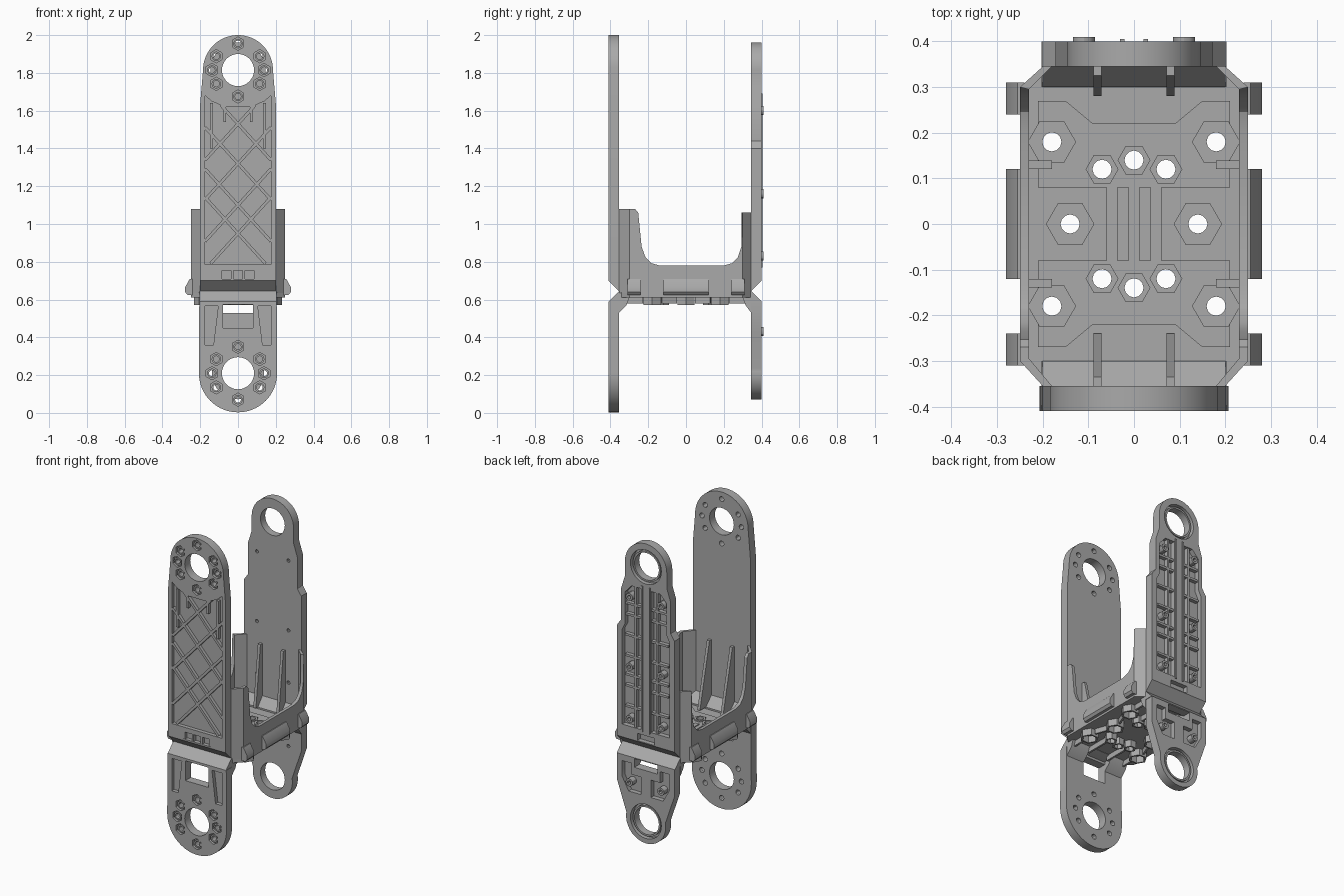
import bpy, bmesh, math
from mathutils import Vector

cube = bpy.data.objects.get("Cube")
if cube:
    bpy.data.objects.remove(cube)

grey = bpy.data.materials.new("mid grey")
grey.use_nodes = True
grey.diffuse_color = (0.4, 0.4, 0.4, 1)
grey.node_tree.nodes["Principled BSDF"].inputs["Base Color"].default_value = (0.4, 0.4, 0.4, 1)

PLACE = {"x": lambda u, v, w: (w, u, v), "y": lambda u, v, w: (u, w, v), "z": lambda u, v, w: (u, v, w)}


def extrude(name, loops, axis, a, b):
    """Fill an outline with holes and extrude it from a to b along an axis."""
    curve = bpy.data.curves.new(name, "CURVE")
    curve.dimensions, curve.fill_mode = "2D", "BOTH"
    curve.extrude = abs(b - a) / 2
    for loop in loops:
        s = curve.splines.new("POLY")
        s.points.add(len(loop) - 1)
        for p, (u, v) in zip(s.points, loop):
            p.co = (u, v, 0, 1)
        s.use_cyclic_u = True
    temp = bpy.data.objects.new(name, curve)
    bpy.context.collection.objects.link(temp)
    bpy.context.view_layer.update()
    mesh = bpy.data.meshes.new_from_object(temp.evaluated_get(bpy.context.evaluated_depsgraph_get()))
    bpy.data.objects.remove(temp)
    bpy.data.curves.remove(curve)
    bm = bmesh.new()
    bm.from_mesh(mesh)
    bmesh.ops.remove_doubles(bm, verts=bm.verts, dist=1e-5)
    for v in bm.verts:
        v.co = PLACE[axis](v.co.x, v.co.y, v.co.z + (a + b) / 2)
    bmesh.ops.recalc_face_normals(bm, faces=bm.faces)
    bm.to_mesh(mesh)
    bm.free()
    mesh.materials.clear()
    mesh.materials.append(grey)
    mesh.shade_smooth()
    mesh.set_sharp_from_angle(angle=math.radians(30))
    obj = bpy.data.objects.new(name, mesh)
    bpy.context.collection.objects.link(obj)
    return obj


def ring(x, y, r, n=16, start=0.0, sweep=360.0):
    steps = n if sweep == 360 else n + 1
    return [(x + r * math.cos(math.radians(start + sweep * i / n)),
             y + r * math.sin(math.radians(start + sweep * i / n))) for i in range(steps)]


def rect(u0, v0, u1, v1):
    return [(u0, v0), (u1, v0), (u1, v1), (u0, v1)]


def mirrored(half):
    """Close a right-hand chain of points with its mirror image."""
    return half + [(-u, v) for u, v in reversed(half)]


def flip(loop):
    return [(-u, v) for u, v in loop]


def strut(name, p, q, width, axis, a, b):
    p, q = Vector(p), Vector(q)
    side = (q - p).orthogonal().normalized() * width / 2
    extrude(name, [[p + side, q + side, q - side, p - side]], axis, a, b)


def bolts(z, dz):
    return [(0, z + 0.14), (0, z - 0.14)] + [(s * x, z + h) for s in (-1, 1)
                                            for x, h in ((0.115, dz), (0.138, 0), (0.115, -dz))]


TOP, LOW, BORE = 1.815, 0.21, 0.085
F0, F1, F2 = -0.41, -0.386, -0.355     # front arm: face, pocket floor, inner face
B0, B1, B2 = 0.345, 0.37, 0.4          # back arm: inner face, pocket floor, outer face

# Front arms
upper = [(-0.2, 0.7), (0.2, 0.7), (0.2, 1.64)] + ring(0, TOP, 0.185, 32, 0, 180) + [(-0.2, 1.64)]
lower = [(0.205, 0.59), (-0.205, 0.59)] + ring(0, LOW, 0.207, 32, 180, 180)
window = rect(-0.08, 0.45, 0.08, 0.575)
side_pocket = [(0.105, 0.565), (0.175, 0.565), (0.175, 0.36), (0.13, 0.36)]
pocket = mirrored([(0.175, 0.785), (0.175, 1.68), (0.14, 1.65), (0.07, 1.62)])
for name, outline, z, dz, extra in (
        ("front_upper_arm", upper, TOP, 0.073, [pocket, rect(-0.095, 0.71, 0.095, 0.755)]),
        ("front_lower_arm", lower, LOW, 0.075, [side_pocket, flip(side_pocket)])):
    bore = ring(0, z, BORE, 32)
    through = [window] if z == LOW else []
    spots = bolts(z, dz)
    extrude(name + "_web", [outline, bore] + through + [ring(x, h, 0.016, 12) for x, h in spots], "y", F1, F2)
    extrude(name + "_face", [outline, bore] + through + extra
            + [ring(x, h, 0.035, 6, 30) for x, h in spots], "y", F0, F1)
    for x, h in spots:
        extrude(name + "_bolt_collar", [ring(x, h, 0.025, 12), ring(x, h, 0.016, 12)], "y", F0 + 0.006, F1)

# Diagonal lattice in the front pocket
for zc in (0.95, 1.1, 1.32, 1.53):
    for s in (-1, 1):
        lo, hi = max(-0.175, (0.79 - zc) / 1.1), min(0.175, (1.63 - zc) / 1.1)
        strut("lattice_rib", (s * lo, zc + 1.1 * lo), (s * hi, zc + 1.1 * hi), 0.016, "y", F0 + 0.004, F1)
for s in (-1, 1):
    strut("pocket_side_rib", (s * 0.14, 1.4), (s * 0.14, 1.64), 0.014, "y", F0 + 0.004, F1)
    strut("pocket_top_rib", (s * 0.07, 1.54), (s * 0.07, 1.62), 0.014, "y", F0 + 0.004, F1)
for x in (-0.09, -0.03, 0.03, 0.09):
    extrude("hinge_prong", [rect(x - 0.006, 0.7, x + 0.006, 0.755)], "y", F0 + 0.003, F1)

# Back arms
upper = ([(-0.2, 0.7), (0.2, 0.7), (0.2, 1.4), (0.172, 1.44), (0.172, 1.64), (0.146, 1.72)]
         + ring(0, TOP, 0.146, 32, 0, 180) + [(-0.146, 1.72), (-0.172, 1.64), (-0.172, 1.44), (-0.2, 1.4)])
lower = [(-0.2, 0.42), (-0.2, 0.59), (0.2, 0.59), (0.2, 0.42)] + flip(ring(0, LOW, 0.138, 32, 170, 200))
upper_slot = [(0.035, 0.78), (0.165, 0.78), (0.165, 1.38), (0.145, 1.42), (0.145, 1.62), (0.1, 1.67), (0.035, 1.67)]
lower_slot = [(0.035, 0.37), (0.12, 0.37), (0.165, 0.45), (0.165, 0.55), (0.1, 0.55), (0.1, 0.48), (0.035, 0.48)]
spots_up = [(s * 0.11, h) for s in (-1, 1) for h in (0.83, 1.16, 1.6)]
spots_low = [(s * 0.11, 0.43) for s in (-1, 1)]
back_window = rect(-0.08, 0.53, 0.08, 0.585)
for name, outline, z, slot, spots in (("back_upper_arm", upper, TOP, upper_slot, spots_up),
                                      ("back_lower_arm", lower, LOW, lower_slot, spots_low)):
    through = [back_window] if z == LOW else []
    extra = [] if z == LOW else [rect(-0.06, 0.705, 0.06, 0.75)]
    extrude(name + "_web", [outline, ring(0, z, BORE, 32)] + through
            + [ring(x, h, 0.011, 10) for x, h in spots], "y", B0, B1)
    extrude(name + "_face", [outline, ring(0, z, 0.108, 32), slot, flip(slot)] + through + extra, "y", B1, B2)
    extrude(name + "_bore_collar", [ring(0, z, 0.096, 32), ring(0, z, BORE, 32)], "y", B1, B2 - 0.008)
    for x, h in spots:
        extrude(name + "_boss", [ring(x, h, 0.024, 12), ring(x, h, 0.011, 12)], "y", B1, 0.41)

# Ladder ribs in the back pockets
for s in (-1, 1):
    strut("back_long_rib", (s * 0.075, 0.78), (s * 0.075, 1.67), 0.014, "y", B1, B2 - 0.006)
    for h in (0.9, 1.03, 1.1, 1.22, 1.35, 1.48, 1.55):
        strut("back_cross_rib", (s * 0.035, h), (s * 0.15, h), 0.014, "y", B1, B2 - 0.006)
    strut("back_spine_ridge", (s * 0.026, 0.77), (s * 0.026, 1.69), 0.01, "y", B2, B2 + 0.006)

# Bends that join the arms to the tray
for s, face, inner, label in ((-1, 0.41, 0.355, "front"), (1, 0.4, 0.345, "back")):
    def bend(points):
        return [[(s * y, z) for y, z in points]]
    extrude(label + "_upper_bend", bend([(face, 0.7), (inner, 0.645), (0.3, 0.645), (inner, 0.7)]), "x", -0.2, 0.2)
    extrude(label + "_lower_bend", bend([(face, 0.59), (inner, 0.645), (0.3, 0.645), (0.3, 0.61), (inner, 0.59)]),
            "x", -0.203, 0.203)
    for a, b in ((-0.203, -0.08), (0.08, 0.203)):
        extrude(label + "_lower_gusset", bend([(inner, 0.59), (inner, 0.53), (0.315, 0.57), (0.3, 0.61)]), "x", a, b)
    reach, height = (0.24, 1.05) if s < 0 else (0.28, 1.03)
    for x in (-0.08, 0.08):
        extrude(label + "_inner_gusset", bend([(inner, 0.645), (reach, 0.645), (inner - 0.02, height),
                                               (inner, height)]), "x", x - 0.009, x + 0.009)

# Tray floor with bolt sockets
big = [(sx * 0.18, sy * 0.18) for sx in (-1, 1) for sy in (-1, 1)] + [(-0.14, 0), (0.14, 0)]
small = [(sx * 0.07, sy * 0.12) for sx in (-1, 1) for sy in (-1, 1)] + [(0, -0.14), (0, 0.14)]
holes = [ring(x, y, 0.021, 12) for x, y in big + small]
extrude("tray_floor", [mirrored([(0.2, -0.345), (0.25, -0.3), (0.25, 0.3), (0.2, 0.345)])] + holes, "z", 0.612, 0.635)
pad = mirrored([(0.09, -0.22), (0.15, -0.27), (0.21, -0.27), (0.21, -0.08), (0.06, -0.08),
                (0.06, 0.08), (0.21, 0.08), (0.21, 0.27), (0.15, 0.27), (0.09, 0.22)])
extrude("floor_pad", [pad] + [h for h, c in zip(holes, big + small) if c[1]], "z", 0.635, 0.647)
for spots, r in ((big, 0.053), (small, 0.036)):
    for x, y in spots:
        extrude("socket_rim", [ring(x, y, r, 6), ring(x, y, 0.021, 12)], "z", 0.635, 0.655)
        extrude("socket_tube", [ring(x, y, r, 6), ring(x, y, r - 0.011, 6)], "z", 0.57, 0.612)
for x in (-0.024, 0.024):
    extrude("floor_bar", [rect(x - 0.013, -0.08, x + 0.013, 0.08)], "z", 0.647, 0.653)
for s in (-1, 1):
    for x0, y0, x1, y1 in ((0.18, 0.23, 0.18, 0.32), (0.07, 0.155, 0.07, 0.32), (0.18, 0.13, 0.15, 0.05)):
        for m in (-1, 1):
            strut("underside_rib", (m * x0, s * y0), (m * x1, s * y1), 0.012, "z", 0.58, 0.612)

# Tray side walls, angled corners, inner cleats and outer tabs
wall = [(-0.3, 0.612), (-0.3, 1.08), (-0.27, 1.08), (-0.253, 1.06), (-0.235, 0.88), (-0.215, 0.825), (-0.185, 0.793),
        (-0.14, 0.78), (0.2, 0.78), (0.245, 0.793), (0.275, 0.825), (0.293, 0.88), (0.3, 1.04), (0.3, 0.612)]
for s in (-1, 1):
    extrude("tray_side_wall", [wall], "x", s * 0.23, s * 0.25)
    for y, end, top in ((-1, 0.355, 1.08), (1, 0.345, 1.06)):
        corner = [(s * 0.25, y * 0.3), (s * 0.2, y * end), (s * 0.18, y * end), (s * 0.23, y * 0.295)]
        extrude("tray_corner_wall", [corner], "z", 0.635, top)
    for y in (-0.13, 0.13):
        extrude("wall_cleat", [rect(s * 0.18, y - 0.009, s * 0.235, y + 0.009)], "z", 0.635, 0.68)
    tab = [(s * u, v) for u, v in ((0.24, 0.625), (0.268, 0.625), (0.28, 0.64), (0.28, 0.665), (0.255, 0.71), (0.24, 0.71))]
    for a, b in ((-0.31, -0.24), (-0.12, 0.12), (0.24, 0.31)):
        extrude("side_tab", [tab], "y", a, b)
